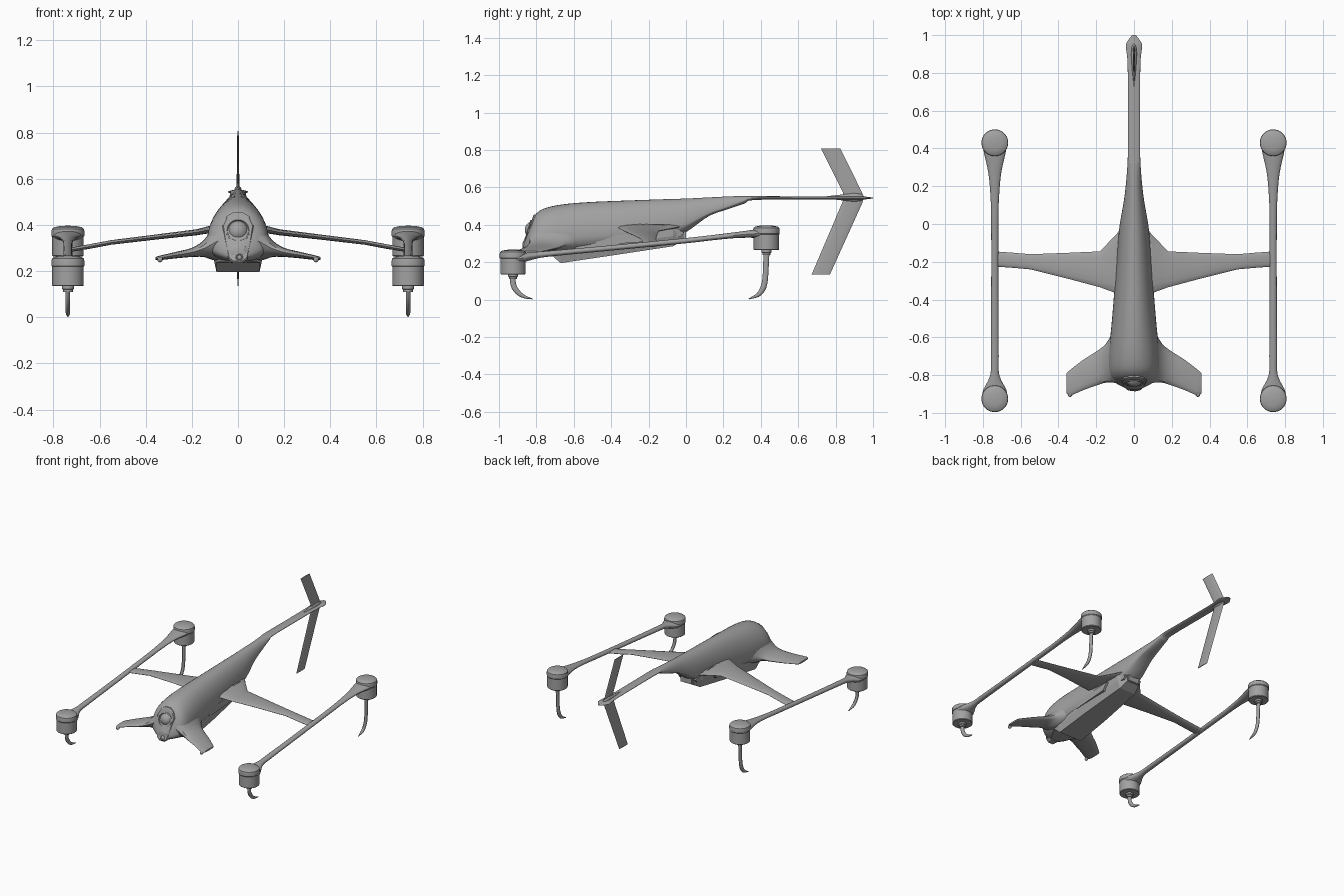
import bpy, bmesh, math
from mathutils import Vector

if "Cube" in bpy.data.objects:
    bpy.data.objects.remove(bpy.data.objects["Cube"])

grey = bpy.data.materials.new("dark_grey")
grey.diffuse_color = (.36, .36, .36, 1)
grey.use_nodes = True
grey.node_tree.nodes["Principled BSDF"].inputs["Base Color"].default_value = grey.diffuse_color


def finish(name, bm, mirror=False, angle=35):
    bmesh.ops.recalc_face_normals(bm, faces=bm.faces)
    me = bpy.data.meshes.new(name)
    bm.to_mesh(me)
    bm.free()
    me.materials.append(grey)
    ob = bpy.data.objects.new(name, me)
    bpy.context.collection.objects.link(ob)
    if mirror:
        ob.modifiers.new("mirror", "MIRROR").use_mirror_merge = False
    bpy.ops.object.select_all(action="DESELECT")
    ob.select_set(True)
    bpy.context.view_layer.objects.active = ob
    bpy.ops.object.shade_smooth_by_angle(angle=math.radians(angle))
    return ob


def loft(name, rings, mirror=False, angle=35):
    """Skin a list of equal-length point rings and cap both ends."""
    bm = bmesh.new()
    rows = [[bm.verts.new(p) for p in r] for r in rings]
    n = len(rows[0])
    for a, b in zip(rows, rows[1:]):
        for i in range(n):
            j = (i + 1) % n
            bm.faces.new((a[i], a[j], b[j], b[i]))
    bm.faces.new(rows[0])
    bm.faces.new(rows[-1])
    return finish(name, bm, mirror, angle)


def circle(n):
    return [(math.cos(2 * math.pi * i / n), math.sin(2 * math.pi * i / n)) for i in range(n)]


def interpolate(rows, steps=4):
    """Catmull-Rom refinement of section parameters."""
    out = []
    for i in range(len(rows) - 1):
        q = [rows[max(i - 1, 0)], rows[i], rows[i + 1], rows[min(i + 2, len(rows) - 1)]]
        for s in range(steps):
            t = s / steps
            out.append([0.5 * (2 * b + (c - a) * t + (2 * a - 5 * b + 4 * c - d) * t * t
                               + (3 * b - a - 3 * c + d) * t ** 3) for a, b, c, d in zip(*q)])
    return out + [list(rows[-1])]


def blade(sections):
    """Wing rings along x: (x, y front, y back, z, half thickness)."""
    return [[(x, (yf + yb) / 2 + (yb - yf) / 2 * c, z + t * s) for c, s in circle(16)]
            for x, yf, yb, z, t in sections]


def ball(name, pos, r, mirror=False):
    bm = bmesh.new()
    bmesh.ops.create_uvsphere(bm, u_segments=24, v_segments=14, radius=r)
    bmesh.ops.translate(bm, verts=bm.verts, vec=pos)
    return finish(name, bm, mirror)


# Fuselage running into the tail boom: (y, half width, top, widest z, bottom)
body = [(-.875, .03, .30, .27, .25), (-.855, .075, .345, .285, .245), (-.83, .11, .41, .30, .243),
        (-.80, .128, .46, .31, .24), (-.75, .135, .49, .32, .235), (-.65, .13, .51, .33, .235),
        (-.5, .116, .522, .34, .25), (-.3, .10, .53, .36, .275), (-.1, .085, .537, .385, .315),
        (0, .075, .54, .405, .36), (.12, .054, .546, .46, .445), (.22, .042, .551, .495, .482),
        (.31, .035, .554, .53, .512), (.36, .033, .553, .543, .532), (.6, .032, .552, .543, .534),
        (.85, .034, .551, .543, .535), (.94, .043, .552, .543, .534), (.97, .033, .549, .543, .537),
        (1.0, .010, .545, .543, .541)]
loft("fuselage", [[(w * c, y, m + s * ((t - m) if s > 0 else (m - b))) for c, s in circle(40)]
                  for y, w, t, m, b in interpolate(body)])

# Faceted belly pack: (y, top half width, bottom half width, top, bottom)
belly = [(-.84, .05, .03, .30, .24), (-.72, .105, .095, .30, .238), (-.67, .105, .093, .32, .195),
         (-.40, .10, .085, .36, .235), (-.07, .085, .065, .40, .285), (-.01, .055, .05, .41, .32)]
loft("belly_pack", [[(-b, y, zb), (b, y, zb), (a, y, zb + .055), (a, y, zt), (-a, y, zt), (-a, y, zb + .055)]
                    for y, a, b, zt, zb in belly], angle=10)
loft("rear_latch", [[(-.045, y, zb), (.045, y, zb), (.045, y, .39), (-.045, y, .39)]
                    for y, zb in ((-.05, .31), (0, .325))], angle=10)
# Raised belly side hatches
loft("side_hatch", [[(x, -.48, .29), (x, -.20, .31), (x, -.16, .36), (x, -.48, .34)]
                    for x in (.08, .106)], mirror=True, angle=10)
# Wing root scoops, closing in towards the rear
loft("root_scoop", [[(x, -.37, .40), (x, -.12, .405), (x - k, -.01, .36), (x - k, -.03, .335), (x, -.26, .33)]
                    for x, k in ((.05, 0), (.097, .027))], mirror=True, angle=10)

# Main wings and nose wings
loft("main_wing", blade([(.04, -.40, .04, .395, .02), (.085, -.37, -.045, .388, .018),
                         (.18, -.335, -.145, .368, .013), (.36, -.287, -.153, .347, .011),
                         (.55, -.24, -.16, .324, .010), (.64, -.232, -.152, .307, .010),
                         (.74, -.225, -.145, .29, .009)]), mirror=True)
loft("nose_wing", blade(interpolate([(.06, -.845, -.50, .345, .105), (.11, -.84, -.57, .318, .07),
                                     (.15, -.84, -.635, .297, .036), (.20, -.855, -.675, .281, .02),
                                     (.27, -.88, -.72, .269, .014), (.335, -.907, -.77, .258, .010),
                                     (.357, -.895, -.79, .255, .006)], 3)), mirror=True)
ball("nose_wing_tip_light", (.338, -.903, .25), .012, mirror=True)

# Side booms flaring into the motor pods: (y, half width, centre z, half height)
boom = [(-.905, .066, .215, .03), (-.875, .06, .222, .026), (-.80, .024, .237, .018), (-.70, .021, .248, .015),
        (-.4, .019, .276, .014), (0, .019, .315, .014), (.15, .023, .332, .014), (.27, .034, .345, .016),
        (.37, .056, .352, .022), (.41, .063, .35, .028)]
loft("side_boom", [[(.737 + w * c, y, z + h * s) for c, s in circle(20)]
                   for y, w, z, h in interpolate(boom, 3)], mirror=True)

# Motor pods with domed caps, and curved landing legs
pod = [(.002, .133), (.035, .131), (.060, .126), (.069, .119), (.071, .110), (.071, .088), (.068, .084),
       (.068, .003), (.065, 0), (.026, 0), (.026, -.012), (.021, -.015), (.021, -.026), (.002, -.026)]
legs = {"front": (-.925, .135, [(-.925, .125, .015), (-.925, .09, .015), (-.916, .062, .015),
                                (-.896, .036, .013), (-.866, .016, .009), (-.82, .003, .002)]),
        "rear": (.43, .264, [(.43, .25, .016), (.427, .17, .015), (.422, .10, .015), (.410, .057, .015),
                             (.385, .025, .011), (.335, .003, .002)])}
for end, (py, pz, path) in legs.items():
    loft(end + "_motor_pod", [[(.737 + r * c, py + r * s, pz + z) for c, s in circle(40)]
                              for r, z in pod], mirror=True)
    pts = interpolate(path, 4)
    rings = []
    for i, (y, z, r) in enumerate(pts):
        a, b = pts[max(i - 1, 0)], pts[min(i + 1, len(pts) - 1)]
        d = Vector((0, b[0] - a[0], b[1] - a[1])).normalized()
        side = Vector((0, -d.z, d.y))
        rings.append([Vector((.737 + min(r, .010) * c, y, z)) + side * r * s for c, s in circle(12)])
    loft(end + "_leg", rings, mirror=True)

# Swept tail fins: (z, leading y, trailing y, half thickness)
fin = [(.135, .672, .770, .003), (.51, .832, .940, .006), (.543, .845, .952, .007),
       (.575, .838, .940, .006), (.808, .722, .825, .003)]
loft("tail_fin", [[(t * s, (a + b) / 2 + (b - a) / 2 * c, z) for c, s in circle(12)]
                  for z, a, b, t in fin])
# Fairing on the boom at the fin root
loft("fin_fairing", [[(w * c, y, .546 + h * s) for c, s in circle(16)]
                     for y, w, h in ((.72, .002, .003), (.82, .011, .014), (.90, .016, .025),
                                     (.94, .012, .018), (.955, .003, .003))])

# Sensor face: tilted faceted plate with a ringed main eye and small lenses
half = [(.02, .455), (.05, .437), (.068, .40), (.056, .32), (.04, .25), (.02, .235)]
outline = half + [(-x, z) for x, z in reversed(half)]


def plate(scale, push):
    return [(x * scale, -.876 + (z - .24) * .30 - push, .36 + (z - .36) * scale) for x, z in outline]


loft("sensor_face", [plate(1, -.05), plate(1, .0), plate(.93, .006)], angle=15)
tilt = math.atan(.30)
axis = Vector((0, -math.cos(tilt), math.sin(tilt)))
up = Vector((0, math.sin(tilt), math.cos(tilt)))


def lens_ring(name, pos, r, thick):
    c0 = Vector(pos)
    loft(name, [[c0 + axis * d + (Vector((1, 0, 0)) * c + up * s) * q for c, s in circle(28)]
                for q, d in ((r + thick, -.02), (r + thick, .004), (r, .007), (r - .002, .0))])


lens_ring("main_eye_ring", (0, -.84, .375), .047, .005)
ball("main_eye", (0, -.815, .372), .047)
for i, (x, z, r) in enumerate([(.022, .295, .013), (.006, .258, .012)]):
    y = -.876 + (z - .24) * .30 - .005
    lens_ring(f"small_lens_ring_{i}", (x, y, z), r, .004)
    ball(f"small_lens_{i}", (x, y + .003, z), r)
